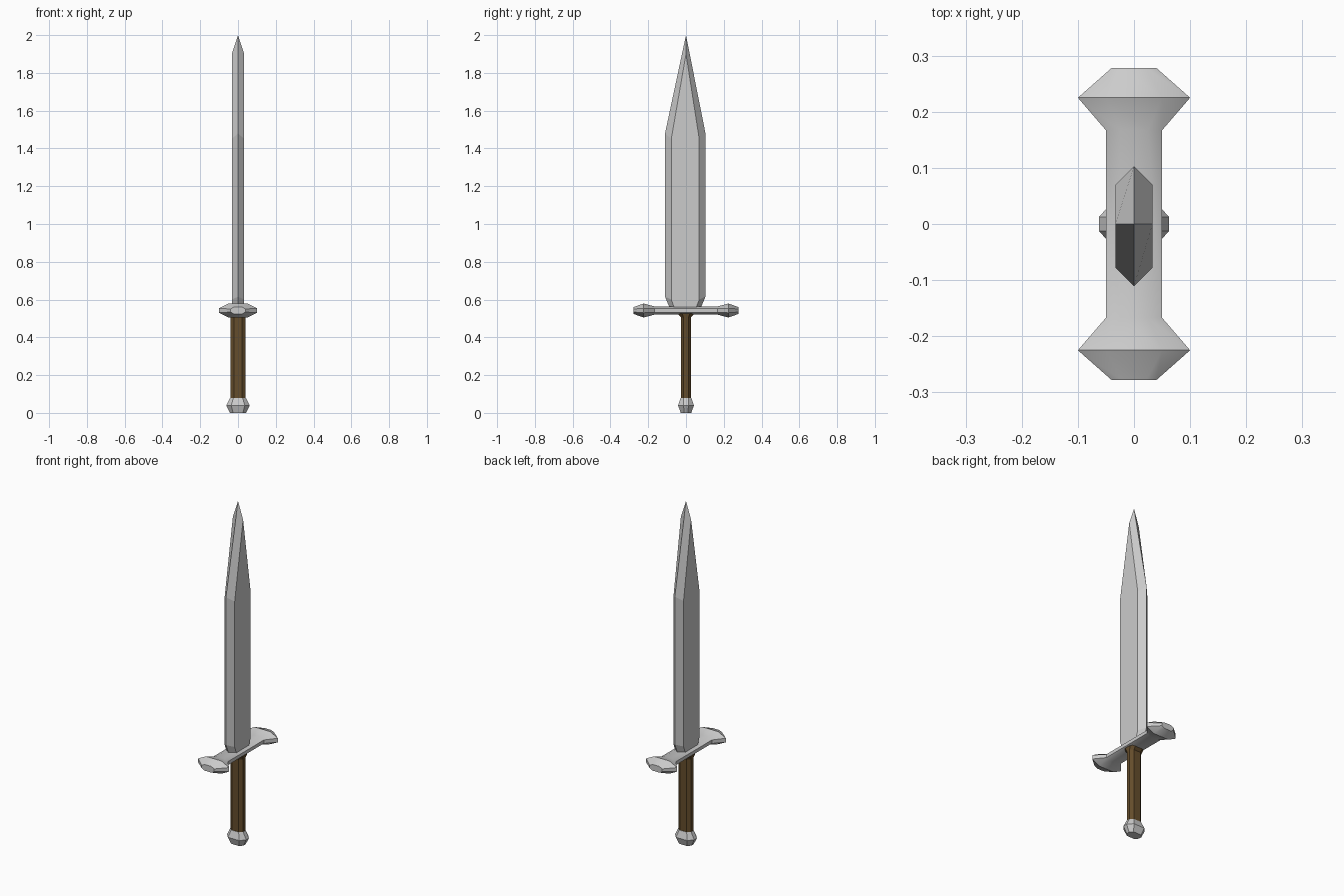
import bpy, bmesh, math

if "Cube" in bpy.data.objects:
    bpy.data.objects.remove(bpy.data.objects["Cube"])


def loft(name, rings, smooth=None):
    """Skin a list of equal-length point rings, capping both ends."""
    bm = bmesh.new()
    loops = [[bm.verts.new(p) for p in ring] for ring in rings]
    n = len(rings[0])
    for a, b in zip(loops, loops[1:]):
        for i in range(n):
            j = (i + 1) % n
            bm.faces.new((a[i], a[j], b[j], b[i]))
    bm.faces.new(loops[0][::-1])
    bm.faces.new(loops[-1])
    bmesh.ops.remove_doubles(bm, verts=bm.verts, dist=0.0005)
    bmesh.ops.recalc_face_normals(bm, faces=bm.faces)
    me = bpy.data.meshes.new(name)
    bm.to_mesh(me)
    bm.free()
    ob = bpy.data.objects.new(name, me)
    bpy.context.collection.objects.link(ob)
    if smooth:
        bpy.context.view_layer.objects.active = ob
        ob.select_set(True)
        bpy.ops.object.shade_smooth_by_angle(angle=math.radians(smooth))
        ob.select_set(False)
    return ob


def octagon(a, b, ka, kb):
    """Eight points: half sizes a, b with flats of half length ka, kb."""
    return [(a, -kb), (a, kb), (ka, b), (-ka, b),
            (-a, kb), (-a, -kb), (-ka, -b), (ka, -b)]


def upright(sections):
    return [[(x, y, z) for x, y in octagon(a, b, ka, kb)]
            for z, a, b, ka, kb in sections]


# Blade: bevelled hexagonal section running to a four-sided point
W, YC = 0.033, -0.004


def blade_ring(flat, edge, z_flat, z_edge, yc=YC):
    pts = [(W, -flat, z_flat), (W, flat, z_flat), (0, edge, z_edge),
           (-W, flat, z_flat), (-W, -flat, z_flat), (0, -edge, z_edge)]
    return [(x, y + yc, z) for x, y, z in pts]


loft("blade", [
    blade_ring(0.055, 0.08, 0.55, 0.55),
    blade_ring(0.074, 0.107, 0.60, 0.615),
    blade_ring(0.074, 0.107, 1.45, 1.48),
    blade_ring(0, 0, 1.90, 2.0, 0),
])

# Crossguard: flared ends, mirrored along y
half = [(0.167, 0.05, 0.022, 0.025, 0.010),
        (0.225, 0.10, 0.037, 0.050, 0.012),
        (0.278, 0.04, 0.018, 0.022, 0.008)]
stations = [(-y, *s) for y, *s in reversed(half)] + half
loft("crossguard", [[(x, y, 0.542 + z) for x, z in octagon(a, b, ka, kb)]
                    for y, a, b, ka, kb in stations], 30)

# Grip: flares where it meets the guard
grip = loft("grip", upright([
    (0.07, 0.04, 0.026, 0.022, 0.012),
    (0.505, 0.04, 0.026, 0.022, 0.012),
    (0.525, 0.045, 0.045, 0.025, 0.020),
]), 30)
mat = bpy.data.materials.new("brown_leather")
mat.diffuse_color = (0.13, 0.075, 0.025, 1)
mat.use_nodes = True
mat.node_tree.nodes["Principled BSDF"].inputs["Base Color"].default_value = mat.diffuse_color
grip.data.materials.append(mat)

# Pommel
loft("pommel", upright([
    (0.0, 0.042, 0.028, 0.026, 0.010),
    (0.04, 0.062, 0.042, 0.036, 0.013),
    (0.08, 0.042, 0.028, 0.024, 0.012),
]))
